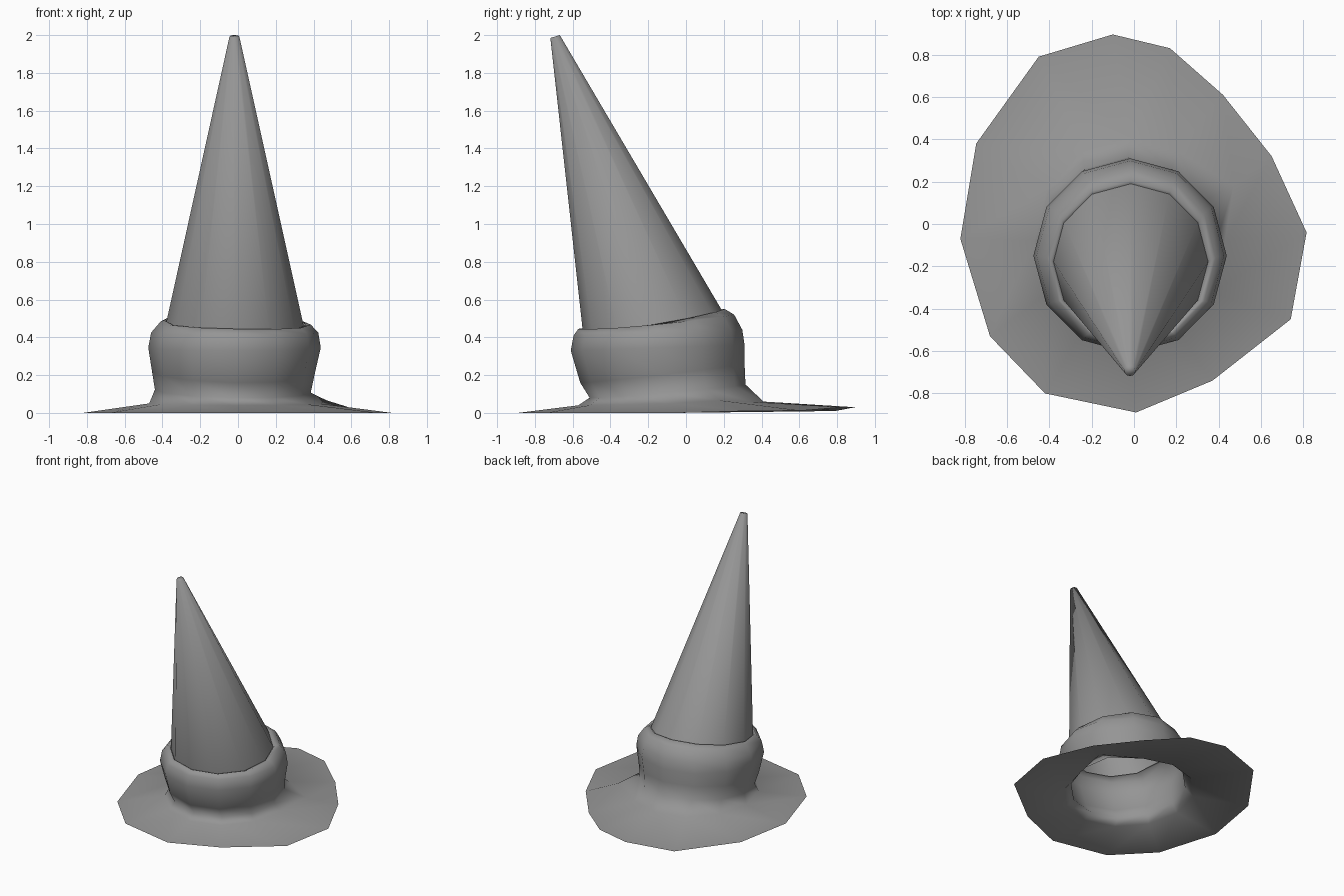
import bpy, bmesh
from math import cos, sin, pi

if "Cube" in bpy.data.objects:
    bpy.data.objects.remove(bpy.data.objects["Cube"])

N = 12
grey = bpy.data.materials.new("dark_grey")
grey.diffuse_color = (0.3, 0.3, 0.3, 1)
grey.use_nodes = True
grey.node_tree.nodes["Principled BSDF"].inputs["Base Color"].default_value = grey.diffuse_color


def ring(bm, x0, x1, y0, y1, z_front, z_back, x_tilt=0.0, power=1.0):
    """12-sided tilted oval given by its extents; starts at the back, runs clockwise."""
    cx, cy, rx, ry = (x0 + x1) / 2, (y0 + y1) / 2, (x1 - x0) / 2, (y1 - y0) / 2
    verts = []
    for i in range(N):
        a = pi / 2 - 2 * pi * i / N
        t = max(0.0, (sin(a) + 1) / 2) ** power
        z = z_front + (z_back - z_front) * t + x_tilt * rx * cos(a)
        verts.append(bm.verts.new((cx + rx * cos(a), cy + ry * sin(a), z)))
    return verts


def skin(bm, lower, upper):
    for i in range(N):
        j = (i + 1) % N
        bm.faces.new((lower[i], upper[i], upper[j], lower[j]))


def finish(bm, name, angle):
    bmesh.ops.recalc_face_normals(bm, faces=bm.faces)
    up = sum(f.normal.z * f.calc_area() for f in bm.faces)
    if up < 0:
        bmesh.ops.reverse_faces(bm, faces=bm.faces)
    me = bpy.data.meshes.new(name)
    bm.to_mesh(me)
    bm.free()
    me.materials.append(grey)
    ob = bpy.data.objects.new(name, me)
    bpy.context.collection.objects.link(ob)
    bpy.ops.object.select_all(action='DESELECT')
    ob.select_set(True)
    bpy.context.view_layer.objects.active = ob
    bpy.ops.object.shade_smooth_by_angle(angle=angle)
    return ob


# Brim and bulging lower crown, one open shell
bm = bmesh.new()
outline = [(0.17, 0.83, 0.03), (0.42, 0.61, 0.012), (0.65, 0.32, 0.01),
           (0.815, -0.04, 0), (0.74, -0.45, 0), (0.37, -0.74, 0),
           (0.01, -0.89, 0), (-0.42, -0.80, 0), (-0.68, -0.53, 0),
           (-0.82, -0.07, 0), (-0.745, 0.38, 0.005), (-0.45, 0.79, 0.01)]
outer = [bm.verts.new(p) for p in outline]
rings = [ring(bm, *r) for r in [
    (-0.47, 0.43, -0.57, 0.41, 0.04, 0.06),
    (-0.44, 0.385, -0.51, 0.315, 0.08, 0.15, -0.02),
    (-0.455, 0.405, -0.56, 0.31, 0.16, 0.26, -0.02),
    (-0.475, 0.438, -0.61, 0.31, 0.33, 0.36),
    (-0.46, 0.425, -0.595, 0.298, 0.41, 0.44),
    (-0.41, 0.385, -0.57, 0.255, 0.445, 0.52, -0.02, 1.3),
    (-0.39, 0.36, -0.553, 0.205, 0.44, 0.55, -0.03, 1.5),
    (-0.38, 0.35, -0.545, 0.19, 0.42, 0.543, -0.04, 1.5)]]
# Raised crease at the back right of the brim
rings[0][2].co = (0.47, 0.18, 0.066)
skin(bm, outer, rings[0])
for a, b in zip(rings, rings[1:]):
    skin(bm, a, b)
# Extra corner that makes the brim 13-sided at the back
edge = bm.edges.get((outer[11], outer[0]))
new_edge, corner = bmesh.utils.edge_split(edge, outer[0], 0.5)
corner.co = (-0.10, 0.895, 0.03)
bmesh.utils.face_split(corner.link_faces[0], corner, rings[0][0])
finish(bm, "brim_and_band", pi)

# Leaning pointed cone, open below
bm = bmesh.new()
base = ring(bm, -0.38, 0.35, -0.545, 0.19, 0.42, 0.543, -0.04, 1.5)
tip = ring(bm, -0.045, 0.007, -0.718, -0.668, 1.985, 2.0)
skin(bm, base, tip)
bm.faces.new(tip)
finish(bm, "pointed_cone", pi)
